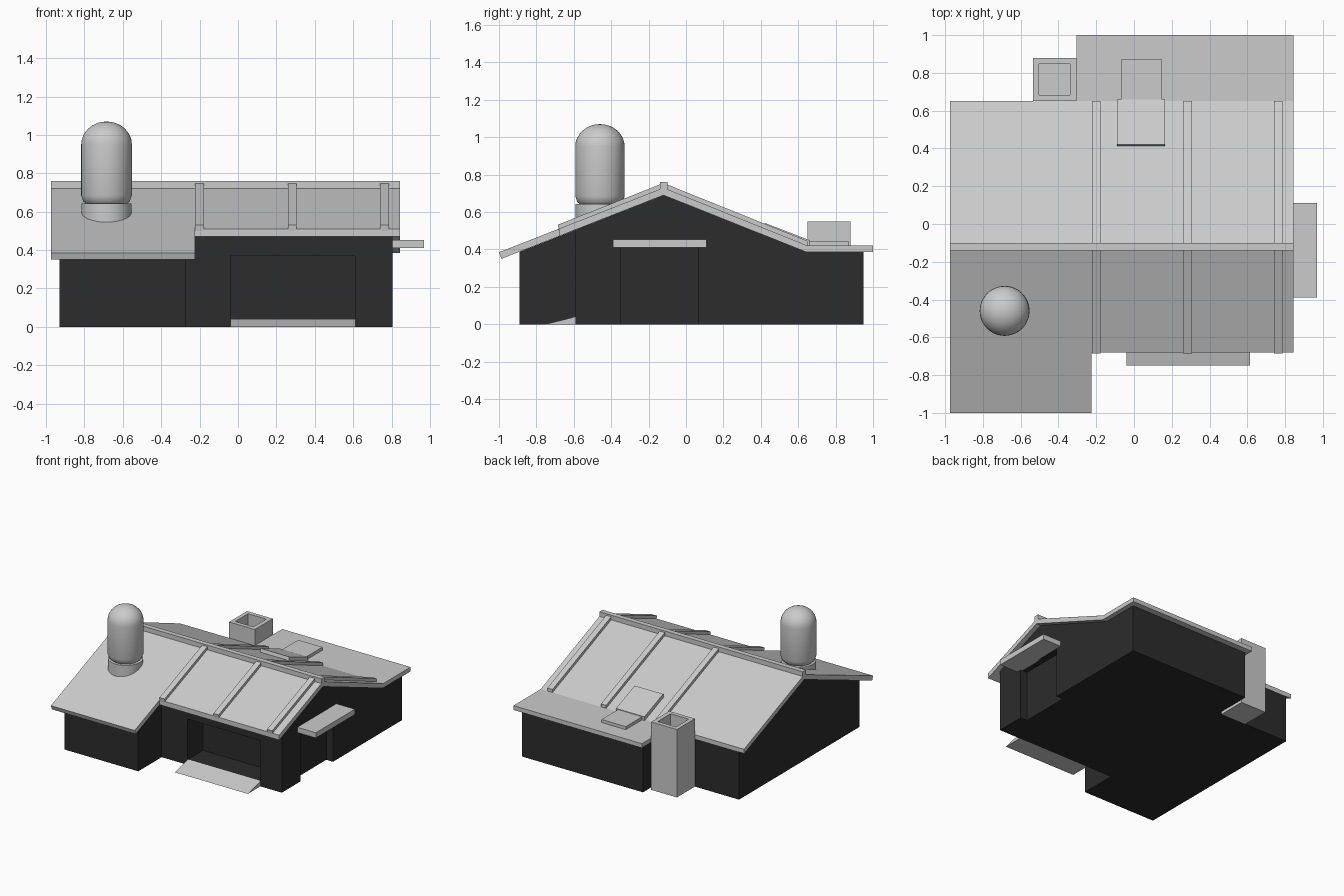
import bpy, bmesh, math

if "Cube" in bpy.data.objects:
    bpy.data.objects.remove(bpy.data.objects["Cube"])

dark = bpy.data.materials.new("dark_wall")
dark.diffuse_color = (0.025, 0.025, 0.025, 1)
dark.use_nodes = True
dark.node_tree.nodes["Principled BSDF"].inputs["Base Color"].default_value = dark.diffuse_color


def finish(name, bm, mat=None):
    bmesh.ops.recalc_face_normals(bm, faces=bm.faces)
    me = bpy.data.meshes.new(name)
    bm.to_mesh(me)
    bm.free()
    ob = bpy.data.objects.new(name, me)
    bpy.context.collection.objects.link(ob)
    if mat:
        me.materials.append(mat)
    return ob


def extrude(name, yz, x0, x1, mat=None):
    """Side profile (y, z) extruded along x."""
    bm = bmesh.new()
    f = bm.faces.new([bm.verts.new((x0, y, z)) for y, z in yz])
    r = bmesh.ops.extrude_face_region(bm, geom=[f])
    vs = [g for g in r["geom"] if isinstance(g, bmesh.types.BMVert)]
    bmesh.ops.translate(bm, verts=vs, vec=(x1 - x0, 0, 0))
    return finish(name, bm, mat)


def box(name, x, y, z, mat=None):
    return extrude(name, [(y[0], z[0]), (y[1], z[0]), (y[1], z[1]), (y[0], z[1])], x[0], x[1], mat)


def cut(ob, name, x, y, z):
    c = box(name, x, y, z, ob.data.materials[0] if ob.data.materials else None)
    c.hide_render = True
    c.hide_viewport = True
    c.display_type = 'WIRE'
    m = ob.modifiers.new(name, 'BOOLEAN')
    m.operation = 'DIFFERENCE'
    m.solver = 'EXACT'
    m.object = c


def lathe(name, profile, cx, cy, n=48):
    bm = bmesh.new()
    vs = [bm.verts.new((cx + r, cy, z)) for r, z in profile]
    es = [bm.edges.new(p) for p in zip(vs, vs[1:])]
    bmesh.ops.spin(bm, geom=vs + es, cent=(cx, cy, 0), axis=(0, 0, 1), angle=math.tau, steps=n)
    bmesh.ops.remove_doubles(bm, verts=bm.verts, dist=1e-4)
    ob = finish(name, bm)
    bpy.context.view_layer.objects.active = ob
    bpy.ops.object.select_all(action='DESELECT')
    ob.select_set(True)
    bpy.ops.object.shade_smooth_by_angle(angle=math.radians(35))
    return ob


# walls: full gable profile, with corners and recesses cut away
walls = extrude("walls", [(-.89, 0), (.95, 0), (.95, .387), (.65, .387), (-.12, .69), (-.89, .387)],
                -.93, .805, dark)
cut(walls, "front_corner_cutter", (-.27, 1), (-1.2, -.59), (-.2, 1))
cut(walls, "back_corner_cutter", (-1.2, -.28), (.65, 1.2), (-.2, 1))
cut(walls, "garage_door_cutter", (-.04, .61), (-.8, -.39), (.04, .37))
cut(walls, "side_door_cutter", (.745, 1), (-.35, .065), (-.2, .41))

# roof: two slopes and a flat back strip, stepped at front right and back left
roof = extrude("roof", [(-1, .385), (-.12, .73), (.65, .42), (1, .42), (1, .385),
                        (.645, .385), (-.12, .69), (-.987, .35)], -.975, .845)
cut(roof, "front_roof_cutter", (-.225, 1.2), (-1.2, -.68), (0, 1))
cut(roof, "back_roof_cutter", (-1.2, -.305), (.65, 1.2), (0, 1))

# ridge cap and roof ribs
box("ridge_cap", (-.975, .845), (-.14, -.1), (.705, .76))
for i, x in enumerate((-.2, .283, .763)):
    extrude(f"roof_rib_{i}", [(-.68, .50), (-.685, .532), (-.12, .755), (.65, .445), (.65, .41), (-.12, .72)],
            x - .023, x + .023)

# roof hatch and its lower box
extrude("roof_hatch", [(.41, .51), (.42, .542), (.66, .45), (.66, .41)], -.09, .165)
box("hatch_base", (-.07, .147), (.64, .87), (.41, .445))

# chimney
chimney = box("chimney", (-.535, -.305), (.65, .88), (0, .55))
cut(chimney, "flue_cutter", (-.503, -.34), (.683, .847), (.42, .7))

# awning over side door, ramp at front
box("awning", (.79, .97), (-.39, .11), (.41, .453))
extrude("ramp", [(-.75, 0), (-.585, 0), (-.585, .042)], -.04, .613)

# water tank and its base
dome = [(.132 * math.cos(a) if a < 1.57 else 0, .95 + .12 * math.sin(a))
        for a in [i * math.pi / 16 for i in range(9)]]
lathe("tank", [(0, .642), (.108, .642), (.122, .655), (.132, .685)] + dome, -.685, -.46)
lathe("tank_base", [(0, .5), (.13, .5), (.13, .642), (0, .642)], -.685, -.46)
